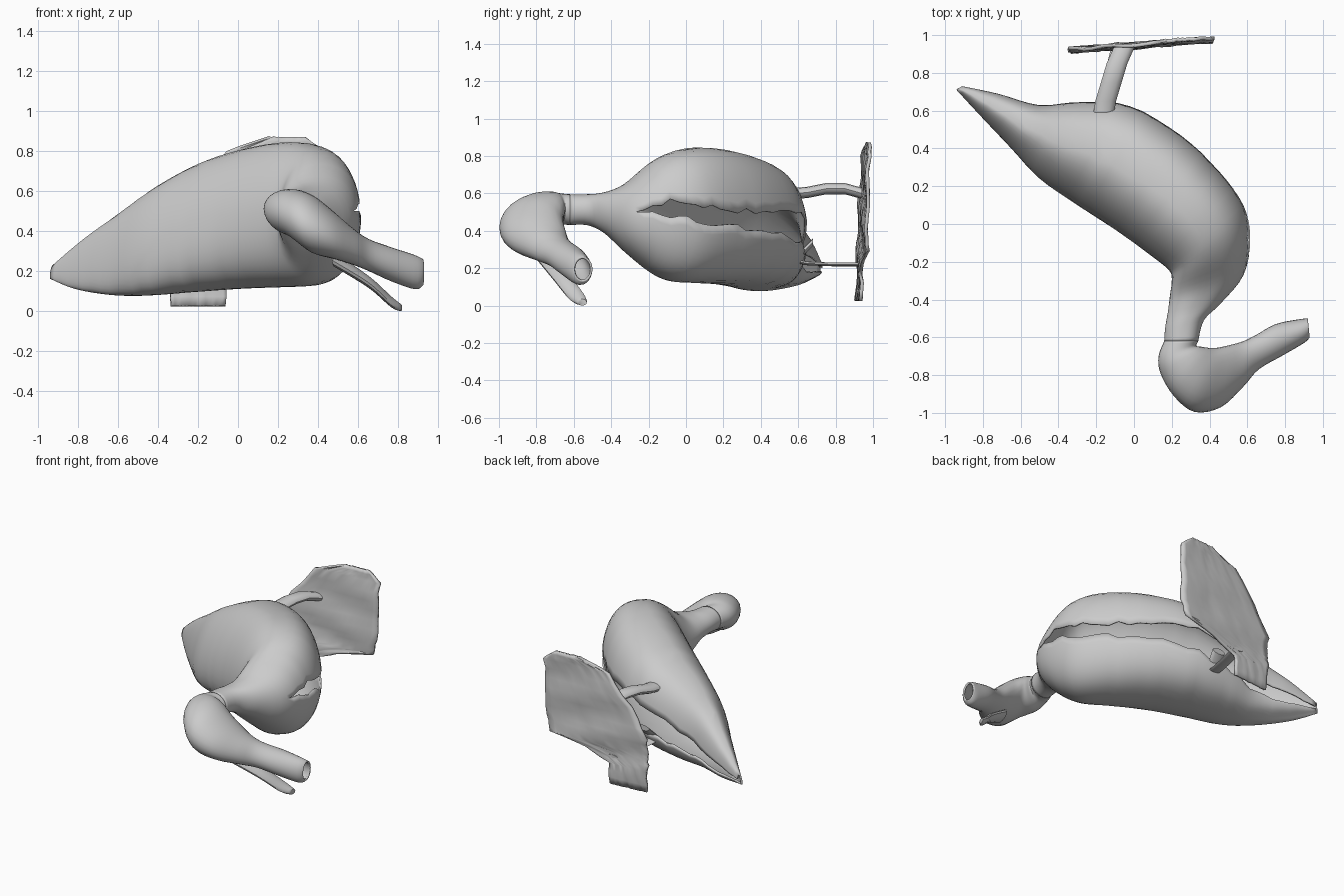
import bpy, bmesh, math, random
from mathutils import Vector

if "Cube" in bpy.data.objects:
    bpy.data.objects.remove(bpy.data.objects["Cube"])

random.seed(4)


def finish(name, bm, thickness=0.0, angle=40):
    bmesh.ops.remove_doubles(bm, verts=bm.verts, dist=0.0005)
    bmesh.ops.recalc_face_normals(bm, faces=bm.faces)
    me = bpy.data.meshes.new(name)
    bm.to_mesh(me)
    bm.free()
    ob = bpy.data.objects.new(name, me)
    bpy.context.collection.objects.link(ob)
    if thickness:
        mod = ob.modifiers.new("shell", 'SOLIDIFY')
        mod.thickness = thickness
        mod.offset = 0 if name == "flat_panel" else -1
    bpy.ops.object.select_all(action='DESELECT')
    ob.select_set(True)
    bpy.context.view_layer.objects.active = ob
    bpy.ops.object.shade_smooth_by_angle(angle=math.radians(angle))
    return ob


def spline(rows, steps):
    # smooth interpolation through the section rows
    out = []
    n = len(rows)
    for i in range(n - 1):
        a, b, c, d = rows[max(i - 1, 0)], rows[i], rows[i + 1], rows[min(i + 2, n - 1)]
        for s in range(steps):
            t = s / steps
            out.append([0.5 * (2 * q + (r - p) * t + (2 * p - 5 * q + 4 * r - w) * t * t
                               + (3 * q - p - 3 * r + w) * t ** 3)
                        for p, q, r, w in zip(a, b, c, d)])
    return out + [list(rows[-1])]


def loft(name, rows, steps=4, sides=32, tail=0.0, caps=(True, True), thickness=0.0):
    # section: left x,y, right x,y, bottom z, top z, [upper and lower gap edge in degrees]
    # tail > 0 lowers the left edge, squares the upper right and lifts the lower right near the start
    bm = bmesh.new()
    rings = []
    data = spline(rows, steps)
    for k, s in enumerate(data):
        lx, ly, rx, ry, z0, z1 = s[:6]
        up, dn = s[6:8] if len(s) > 6 else (0, 0)
        if up - dn > 6:
            up += random.uniform(-3, 3)
            dn += random.uniform(-4, 4)
        elif up < dn:
            up = dn = (up + dn) / 2
        fade = tail * max(0.0, 1 - 1.5 * k / len(data))
        ring = []
        for j in range(sides + 1):
            a = math.radians(up + (360 + dn - up) * j / sides)
            c, sn = math.cos(a), math.sin(a)
            if c > 0 and tail:
                c = c ** (0.8 - 0.3 * fade)
            u = (c + 1) / 2
            if sn < 0:
                sn *= 1 - 0.45 * fade * u
            h = (z1 - z0) / 2
            z = (z0 + z1) / 2 + h * sn - 0.6 * fade * h * min(c, 0) ** 2
            ring.append(bm.verts.new((lx + (rx - lx) * u, ly + (ry - ly) * u, max(z, z0))))
        rings.append(ring)
    for a, b in zip(rings, rings[1:]):
        for j in range(sides):
            bm.faces.new((a[j], a[j + 1], b[j + 1], b[j]))
    for use, ring in zip(caps, (rings[0], rings[-1])):
        if use:
            bm.faces.new(ring)
    return finish(name, bm, thickness)


# hollow body from tail to neck, split along its right side
loft("body_shell", [
    (-.94, .71, -.91, .73, .16, .23, 10, -40),
    (-.82, .58, -.72, .69, .10, .36, 6, -40),
    (-.65, .40, -.50, .63, .06, .50, 8, -32),
    (-.50, .24, -.28, .65, .05, .63, 14, -22),
    (-.30, .10, -.02, .63, .065, .75, 13, -18),
    (-.10, -.03, .25, .47, .085, .82, 7, -12),
    (.08, -.16, .45, .28, .10, .845, 6, -8),
    (.18, -.24, .58, .10, .12, .82, 9, -4),
    (.20, -.29, .615, -.08, .18, .76, 18, 3),
    (.19, -.38, .58, -.27, .29, .65, 10, 10),
    (.18, -.46, .46, -.42, .39, .605, 5, 5),
    (.165, -.55, .37, -.51, .43, .595, 0, 0),
    (.16, -.62, .34, -.62, .43, .595, 0, 0),
], sides=40, tail=1.0, caps=(False, False), thickness=0.012)

# head turning sideways and running into the open upper bill
loft("head_and_upper_bill", [
    (.16, -.62, .34, -.62, .43, .595),
    (.13, -.70, .33, -.645, .43, .60),
    (.14, -.79, .36, -.65, .39, .61),
    (.21, -.91, .39, -.655, .36, .605),
    (.32, -.995, .44, -.655, .29, .57),
    (.46, -.97, .51, -.64, .26, .49),
    (.58, -.86, .58, -.62, .23, .41),
    (.66, -.77, .65, -.585, .20, .36),
    (.78, -.70, .75, -.53, .15, .32),
    (.90, -.63, .87, -.505, .11, .28),
    (.93, -.60, .92, -.50, .13, .26),
], sides=24, caps=(False, False), thickness=0.012)

# thin lower bill
loft("lower_bill", [
    (.47, -.80, .50, -.67, .22, .29),
    (.65, -.71, .66, -.61, .115, .175),
    (.76, -.63, .77, -.54, .02, .075),
    (.81, -.58, .82, -.53, .0, .035),
], sides=12)

# upright ragged panel behind the body: z, left x, right x
bm = bmesh.new()
grid = []
edge = [(.025, -.33, -.06), (.17, -.34, -.05), (.24, -.345, .12), (.29, -.345, .38), (.4, -.34, .41),
        (.6, -.22, .42), (.8, -.06, .42), (.87, .15, .34)]
for (za, la, ra), (zb, lb, rb) in zip(edge, edge[1:] + edge[-1:]):
    for s in range(3 if za != zb else 1):
        t = s / 3
        z, l, r = za + (zb - za) * t, la + (lb - la) * t, ra + (rb - ra) * t
        l += random.uniform(-.008, .008)
        r += random.uniform(-.008, .008)
        row = []
        for i in range(17):
            x = l + (r - l) * i / 16
            y = .945 + .06 * x + .02 * (z - .45) + .007 * math.sin(22 * z + 5 * x) + random.uniform(-.004, .004)
            row.append(bm.verts.new((x, y, z)))
        grid.append(row)
for a, b in zip(grid, grid[1:]):
    for i in range(16):
        bm.faces.new((a[i], a[i + 1], b[i + 1], b[i]))
finish("flat_panel", bm, 0.018)


def strut(name, points, wide, high):
    # elliptical bar along a path of points
    bm = bmesh.new()
    rings = []
    for p in points:
        rings.append([bm.verts.new(Vector(p) + Vector((wide * math.cos(a), 0, high * math.sin(a))))
                      for a in (2 * math.pi * j / 12 for j in range(12))])
    for a, b in zip(rings, rings[1:]):
        for j in range(12):
            bm.faces.new((a[j], a[(j + 1) % 12], b[(j + 1) % 12], b[j]))
    bm.faces.new(rings[0])
    bm.faces.new(rings[-1])
    finish(name, bm)


# two struts joining body and panel, and a torn scrap at the opening
strut("upper_strut", [(-.16, .59, .60), (-.15, .65, .605), (-.12, .75, .625), (-.09, .85, .625), (-.05, .94, .60)], .055, .03)
strut("lower_strut", [(-.17, .57, .24), (-.15, .65, .225), (-.12, .78, .22), (-.08, .94, .22)], .04, .01)
strut("torn_flap", [(-.16, .58, .24), (-.15, .64, .30), (-.14, .68, .34)], .05, .02)
